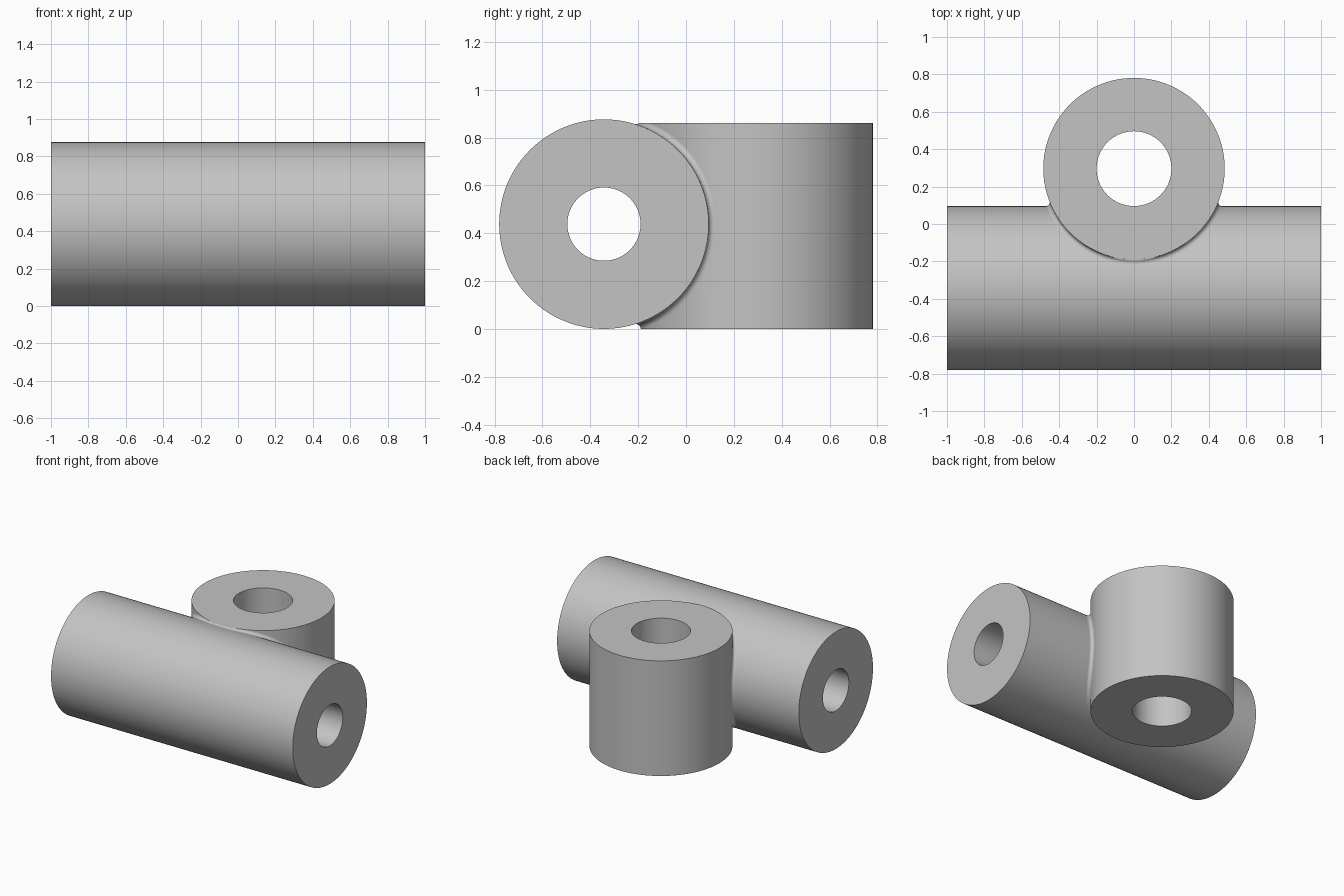
import bpy, bmesh, math
from mathutils import Vector

if "Cube" in bpy.data.objects:
    bpy.data.objects.remove(bpy.data.objects["Cube"])

R1, Y1, Z1, BORE1 = 0.438, -0.343, 0.438, 0.153    # lying tube
R2, Y2, TOP, BORE2 = 0.485, 0.296, 0.861, 0.20     # upright tube
FIL = 0.02                                         # fillet radius

grey = bpy.data.materials.new("light grey")
grey.diffuse_color = (0.55, 0.55, 0.55, 1)
grey.use_nodes = True
grey.node_tree.nodes["Principled BSDF"].inputs["Base Color"].default_value = grey.diffuse_color


def cylinder(name, radius, depth, loc, lying=False):
    bpy.ops.mesh.primitive_cylinder_add(
        vertices=128, radius=radius, depth=depth, location=loc,
        rotation=(0, math.pi / 2, 0) if lying else (0, 0, 0))
    ob = bpy.context.object
    ob.name = name
    ob.data.materials.append(grey)
    return ob


def boolean(target, tool, operation):
    mod = target.modifiers.new(operation.lower(), 'BOOLEAN')
    mod.operation, mod.object, mod.solver = operation, tool, 'EXACT'
    bpy.context.view_layer.objects.active = target
    bpy.ops.object.modifier_apply(modifier=mod.name)
    bpy.data.objects.remove(tool, do_unlink=True)


def smooth(ob):
    bpy.ops.object.select_all(action='DESELECT')
    ob.select_set(True)
    bpy.context.view_layer.objects.active = ob
    bpy.ops.object.shade_smooth_by_angle(angle=math.radians(30))


# Two crossing tubes joined into one body, then bored through
body = cylinder("tube_body", R1, 2.0, (0, Y1, Z1), True)
boolean(body, cylinder("upright", R2, TOP, (0, Y2, TOP / 2)), 'UNION')
boolean(body, cylinder("lying_bore", BORE1, 2.4, (0, Y1, Z1), True), 'DIFFERENCE')
boolean(body, cylinder("upright_bore", BORE2, 1.6, (0, Y2, TOP / 2)), 'DIFFERENCE')
smooth(body)

# Fillet along the joint: the path of a ball rolling against both tubes
bm = bmesh.new()
N, K = 192, 8
a_max = math.acos((Y2 - R2 - FIL - Y1) / (R1 + FIL))
rings = []
for i in range(N):
    u = 2 * math.pi * i / N
    a = a_max * math.sin(u)
    cy, cz = Y1 + (R1 + FIL) * math.cos(a), Z1 + (R1 + FIL) * math.sin(a)
    cx = math.copysign(math.sqrt(max(0, (R2 + FIL) ** 2 - (cy - Y2) ** 2)), math.cos(u))
    c = Vector((cx, cy, cz))
    d1 = Vector((0, -math.cos(a), -math.sin(a)))       # towards the lying tube
    d2 = Vector((-cx, Y2 - cy, 0)).normalized()        # towards the upright tube
    ring = []
    for k in range(K + 1):
        p = c + FIL * d1.slerp(d2, k / K)
        p.z = min(max(p.z, 0), TOP)                    # trimmed flush with the end faces
        ring.append(bm.verts.new(p))
    rings.append(ring)
for i in range(N):
    r, s = rings[i], rings[(i + 1) % N]
    for k in range(K):
        bm.faces.new((r[k], r[k + 1], s[k + 1], s[k]))
bmesh.ops.dissolve_degenerate(bm, dist=1e-6, edges=bm.edges[:])
bm.normal_update()
# Make the strip face away from the body, towards the ball path
side = max(bm.faces, key=lambda f: f.calc_center_median().x)
if side.normal.x < 0:
    bmesh.ops.reverse_faces(bm, faces=bm.faces[:])
mesh = bpy.data.meshes.new("joint_fillet")
bm.to_mesh(mesh)
bm.free()
mesh.materials.append(grey)
fillet = bpy.data.objects.new("joint_fillet", mesh)
bpy.context.collection.objects.link(fillet)
smooth(fillet)
